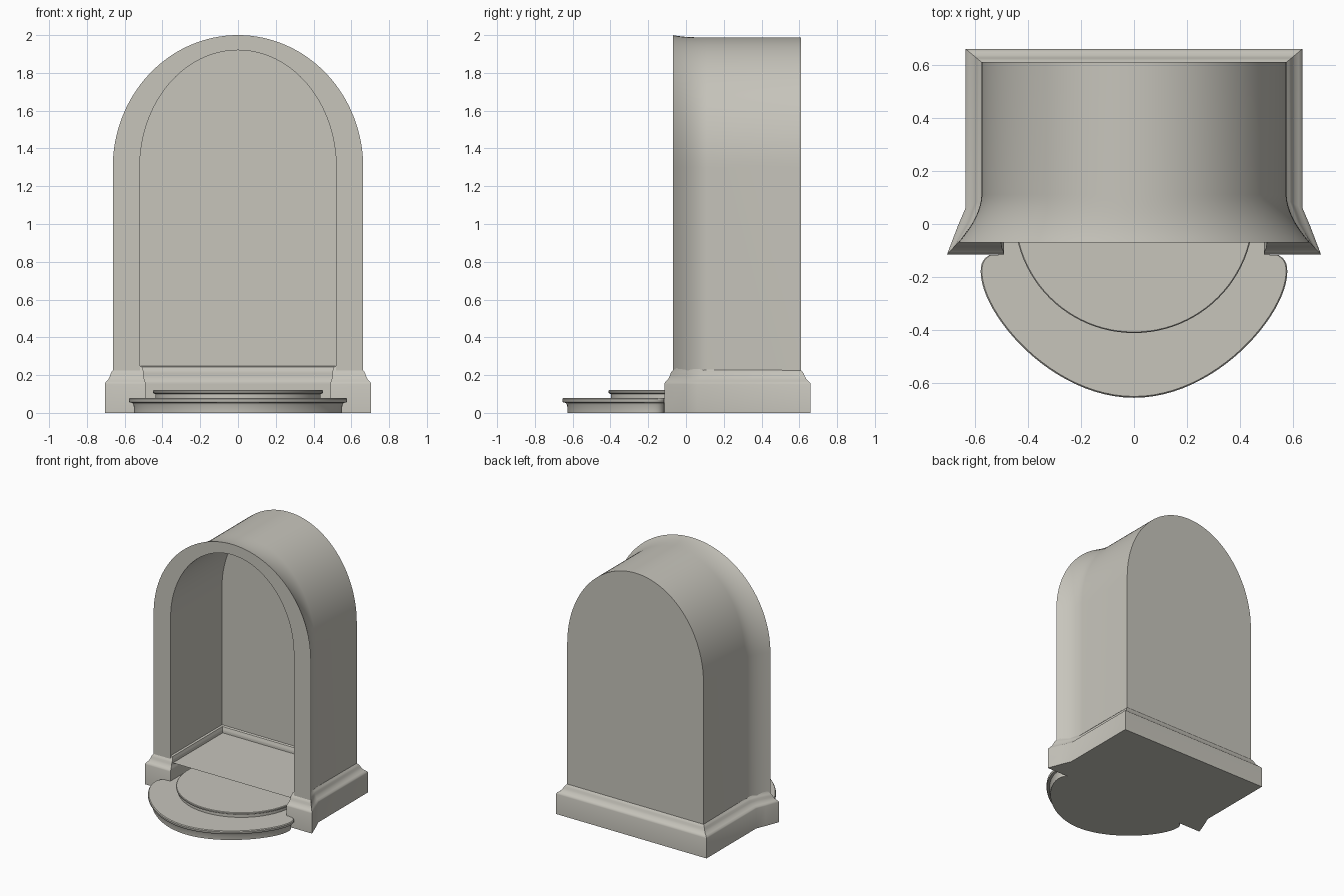
import bpy, bmesh, math

if "Cube" in bpy.data.objects:
    bpy.data.objects.remove(bpy.data.objects["Cube"])

stone = bpy.data.materials.new("pale_stone")
stone.diffuse_color = (0.57, 0.555, 0.50, 1)
stone.use_nodes = True
stone.node_tree.nodes["Principled BSDF"].inputs["Base Color"].default_value = stone.diffuse_color


def loft(name, rings, closed=True, cap_ends=True, angle=35):
    """Skin a list of equal-length point rings and cap the ends."""
    bm = bmesh.new()
    vs = [[bm.verts.new(p) for p in r] for r in rings]
    n = len(rings[0])
    for a, b in zip(vs, vs[1:]):
        for i in range(n if closed else n - 1):
            j = (i + 1) % n
            bm.faces.new((a[i], a[j], b[j], b[i]))
    if cap_ends:
        bm.faces.new(vs[0][::-1])
        bm.faces.new(vs[-1])
    bmesh.ops.recalc_face_normals(bm, faces=bm.faces)
    me = bpy.data.meshes.new(name)
    bm.to_mesh(me)
    bm.free()
    ob = bpy.data.objects.new(name, me)
    bpy.context.collection.objects.link(ob)
    me.materials.append(stone)
    bpy.ops.object.select_all(action='DESELECT')
    ob.select_set(True)
    bpy.context.view_layer.objects.active = ob
    bpy.ops.object.shade_smooth_by_angle(angle=math.radians(angle))
    return ob


def arch(y, half, top, foot=0.2, spring=1.3, seg=64):
    """Arch outline: straight legs with a half-ellipse head."""
    pts = [(half, y, foot)]
    for k in range(seg + 1):
        t = math.pi * k / seg
        pts.append((half * math.cos(t), y, spring + (top - spring) * math.sin(t)))
    pts.append((-half, y, foot))
    return pts


# Arched shell: inner back wall, inner vault, front rim, concave flare, outer back wall
sections = [(0.55, 0.52, 1.92), (-0.07, 0.52, 1.92), (-0.07, 0.663, 2.0)]
for k in range(1, 9):
    s = k / 8
    sections.append((-0.07 + 0.18 * s, 0.575 + 0.088 * (1 - s) ** 1.8,
                     1.988 + 0.012 * (1 - s) ** 3))
sections.append((0.61, 0.575, 1.988))
loft("arched_niche_shell", [arch(*s) for s in sections])


# Plinth: U-shaped plan, moulded outside (o) and inside (i)
def plinth_ring(z, o, i):
    front = -0.07 - 0.9 * o
    half = [(0.52 - i, 0.55 - i), (0.52 - i, front), (0.663 + 0.84 * o, front),
            (0.605 + 1.2 * o, 0.01 - 0.4 * o), (0.577 + 1.16 * o, 0.09 - 0.6 * o),
            (0.575 + 1.2 * o, 0.61 + o)]
    return [(x, y, z) for x, y in half] + [(-x, y, z) for x, y in half[::-1]]


levels = [(0, .05, .03), (.152, .05, .03), (.16, .047, .03), (.168, .038, .028),
          (.18, .026, .023), (.195, .018, .02), (.207, .014, .02),
          (.217, .008, .02), (.225, 0, .018), (.243, -.008, .012), (.253, -.01, -.008)]
loft("moulded_plinth", [plinth_ring(*l) for l in levels])


# Lower step: bowed front, notched behind the plinth feet, runs back as the floor
def bezier(a, b, c, d, n):
    for k in range(n + 1):
        t = k / n
        w = ((1 - t) ** 3, 3 * t * (1 - t) ** 2, 3 * t * t * (1 - t), t ** 3)
        yield tuple(sum(f * p[q] for f, p in zip(w, (a, b, c, d))) for q in (0, 1))


def step_ring(z, inset):
    half = [(0.51, 0.57), (0.51, -0.10), (0.51, -0.117), (0.545 - inset, -0.117)]
    half += bezier((0.56, -0.128), (0.575, -0.14), (0.578, -0.16), (0.578, -0.18), 4)
    half += list(bezier((0.578, -0.18), (0.578, -0.34), (0.31, -0.655), (0, -0.655), 24))[1:]
    pts = []
    for x, y in half:
        if y < -0.12:  # shrink only the exposed bow
            r = math.hypot(x, y + 0.1)
            x, y = x * (1 - inset / r), (y + 0.1) * (1 - inset / r) - 0.1
        pts.append((x, y, z))
    return pts + [(-x, y, z) for x, y, z in pts[-2::-1]]


loft("lower_step", [step_ring(*l) for l in
                    [(0, .028), (.04, .026), (.052, .02), (.056, .004), (.062, 0),
                     (.074, 0), (.08, .005)]])

# Upper round step
loft("upper_round_step",
     [[(r * math.cos(t), 0.04 + r * math.sin(t), z)
       for t in (2 * math.pi * k / 96 for k in range(96))]
      for z, r in [(.07, .438), (.1, .438), (.104, .448), (.109, .451), (.116, .451), (.12, .447)]])
